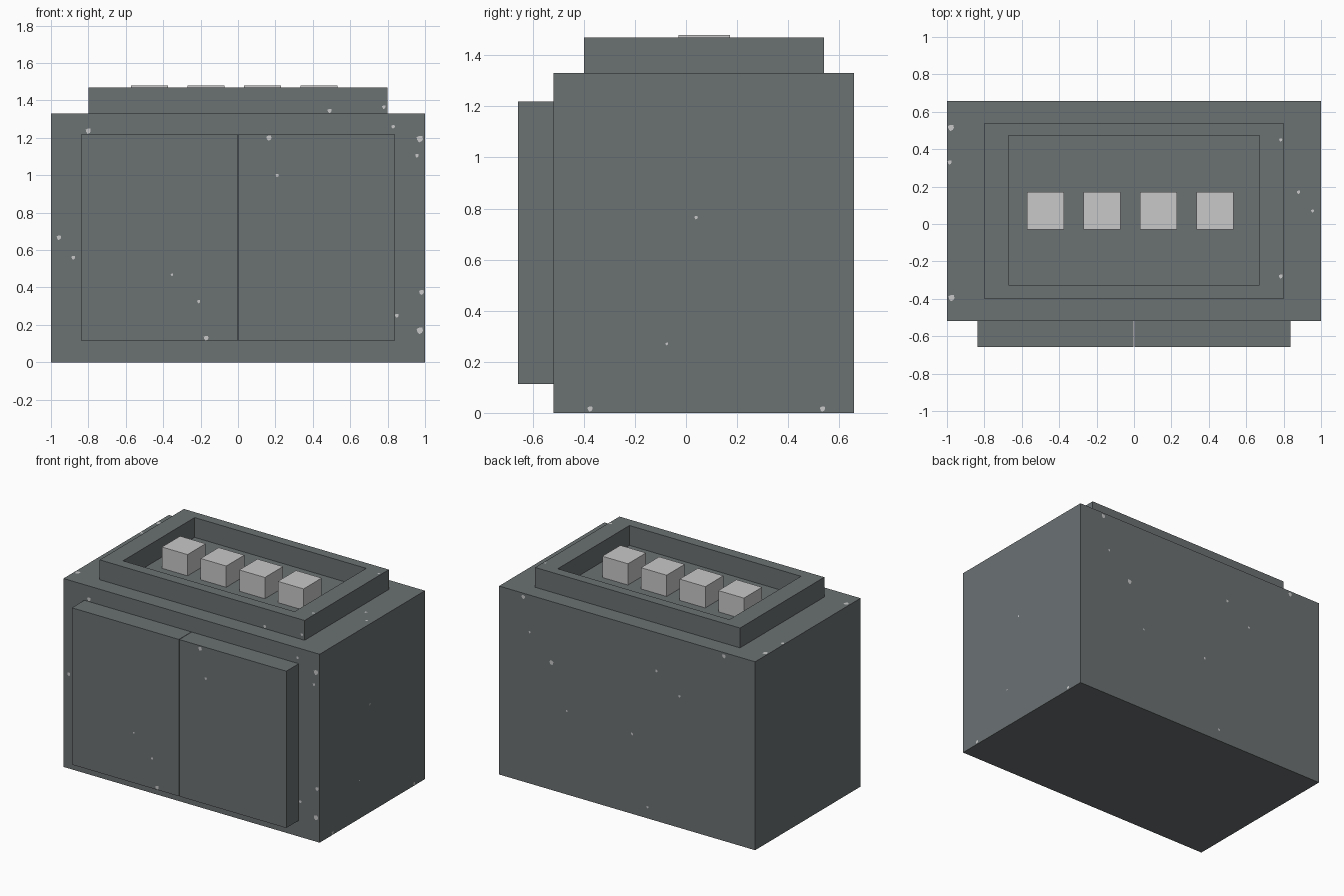
import bpy, bmesh, math
from mathutils import Vector


def material(name, rgb):
    m = bpy.data.materials.new(name)
    m.diffuse_color = (*rgb, 1)
    return m


GREY = material("slate grey", (0.147, 0.165, 0.171))
PALE = material("pale grey", (0.58, 0.58, 0.58))


def make(name, bm, mat):
    me = bpy.data.meshes.new(name)
    bm.to_mesh(me)
    bm.free()
    me.materials.append(mat)
    ob = bpy.data.objects.new(name, me)
    bpy.context.collection.objects.link(ob)
    return ob


def box(name, lo, hi, mat):
    bm = bmesh.new()
    bmesh.ops.create_cube(bm, size=1)
    for v in bm.verts:
        v.co = [(a + b) / 2 + c * (b - a) for a, b, c in zip(lo, hi, v.co)]
    return make(name, bm, mat)


# Main cabinet
box("cabinet", (-1, -0.518, 0), (1, 0.657, 1.33), GREY)

# Pair of front doors with a hairline gap
box("left_door", (-0.837, -0.657, 0.113), (-0.0015, -0.518, 1.22), GREY)
box("right_door", (0.0015, -0.657, 0.113), (0.837, -0.518, 1.22), GREY)

# Raised rim on top: closed section swept around a rectangle
bm = bmesh.new()
outer = (-0.8, 0.8, -0.4, 0.54)
inner = (-0.67, 0.67, -0.326, 0.473)
loops = []
for (x0, x1, y0, y1), z in ((outer, 1.33), (outer, 1.47), (inner, 1.47), (inner, 1.33)):
    loops.append([bm.verts.new(p) for p in
                  ((x0, y0, z), (x1, y0, z), (x1, y1, z), (x0, y1, z))])
for a, b in zip(loops, loops[1:]):
    for i in range(4):
        j = (i + 1) % 4
        bm.faces.new((a[i], a[j], b[j], b[i]))
make("top_rim", bm, GREY)

# Row of four blocks inside the rim
for i in range(4):
    x = -0.573 + 0.302 * i
    box(f"block_{i + 1}", (x, -0.03, 1.33), (x + 0.2, 0.172, 1.48), PALE)


# Small pale chips on the surfaces: (across, up, radius)
def chips(name, spots, place, normal):
    n = Vector(normal)
    bm = bmesh.new()
    for a, b, r in spots:
        pts = []
        for k in range(7):
            t = math.tau * k / 7
            rr = r * (1 if k % 2 else 0.8)
            pts.append(bm.verts.new(Vector(place(a, b, rr * math.cos(t), rr * math.sin(t))) + n * 0.002))
        f = bm.faces.new(pts)
        f.normal_update()
        if f.normal.dot(n) < 0:
            f.normal_flip()
    make(name, bm, PALE)


def front(a, b, da, db):
    door = abs(a) < 0.837 and 0.113 < b < 1.22
    y = -0.657 if door else (-0.4 if b > 1.33 else -0.518)
    return (a + da, y, b + db)


def top(a, b, da, db):
    z = 1.47 if abs(a) < 0.8 and -0.4 < b < 0.54 else 1.33
    return (a + da, b + db, z)


chips("front_chips", [
    (-0.80, 1.237, 0.016), (0.83, 1.26, 0.011), (0.973, 1.195, 0.02), (0.957, 1.105, 0.011),
    (0.166, 1.20, 0.016), (0.21, 1.0, 0.01), (-0.957, 0.667, 0.014), (-0.88, 0.56, 0.012),
    (-0.353, 0.468, 0.008), (-0.21, 0.325, 0.01), (-0.17, 0.13, 0.015), (0.85, 0.25, 0.012),
    (0.973, 0.17, 0.02), (0.982, 0.375, 0.015), (0.49, 1.345, 0.013), (0.78, 1.365, 0.011),
], front, (0, -1, 0))

chips("back_chips", [
    (0.81, 1.305, 0.016), (0.59, 0.90, 0.018), (-0.23, 1.06, 0.011), (-0.41, 0.93, 0.01),
    (-0.04, 0.565, 0.01), (0.47, 0.59, 0.008), (-0.757, 1.305, 0.016), (-0.16, 0.08, 0.009),
    (0.76, 1.07, 0.009),
], lambda a, b, da, db: (a + da, 0.657, b + db), (0, 1, 0))

chips("top_chips", [
    (-0.978, 0.515, 0.019), (-0.985, 0.33, 0.013), (-0.975, -0.395, 0.019), (0.88, 0.17, 0.011),
    (0.785, -0.28, 0.012), (0.785, 0.45, 0.01), (0.955, 0.07, 0.009),
], top, (0, 0, 1))

chips("right_chips", [
    (-0.375, 0.016, 0.012), (0.535, 0.016, 0.012), (0.04, 0.765, 0.008), (-0.075, 0.27, 0.006),
], lambda a, b, da, db: (1, a + da, b + db), (1, 0, 0))
